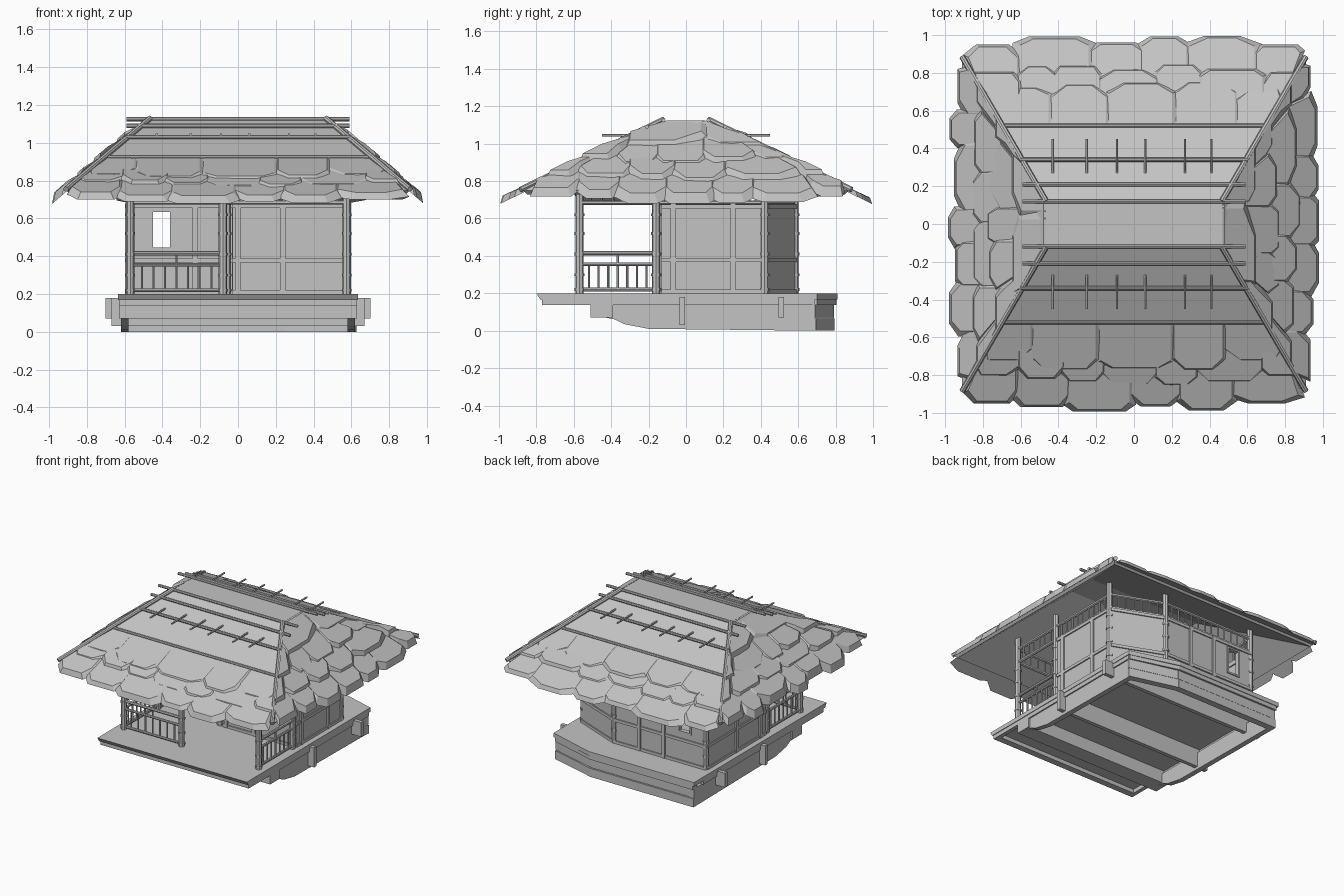
import bpy, bmesh, math, random
from mathutils import Vector, Matrix

random.seed(4)
cube = bpy.data.objects.get("Cube")
if cube:
    bpy.data.objects.remove(cube, do_unlink=True)

grey = bpy.data.materials.new("plain_grey")
grey.use_nodes = True
TONE = (0.55, 0.55, 0.55, 1)
grey.diffuse_color = TONE
grey.node_tree.nodes["Principled BSDF"].inputs["Base Color"].default_value = TONE


def finish(name, bm):
    bmesh.ops.recalc_face_normals(bm, faces=bm.faces)
    mesh = bpy.data.meshes.new(name)
    bm.to_mesh(mesh)
    bm.free()
    mesh.materials.append(grey)
    obj = bpy.data.objects.new(name, mesh)
    bpy.context.collection.objects.link(obj)
    return obj


def bar(bm, p, q, r=0.012, sides=8):
    """Round pole from p to q."""
    p, q = Vector(p), Vector(q)
    d = q - p
    m = Matrix.Translation((p + q) / 2) @ d.to_track_quat('Z', 'Y').to_matrix().to_4x4()
    bmesh.ops.create_cone(bm, cap_ends=True, segments=sides, radius1=r, radius2=r,
                          depth=d.length, matrix=m)


def board(bm, p, q, z0, z1, t=0.02):
    """Upright board along the plan segment p to q."""
    p, q = Vector(p), Vector(q)
    d = q - p
    m = (Matrix.Translation((*((p + q) / 2), (z0 + z1) / 2))
         @ Matrix.Rotation(math.atan2(d.y, d.x), 4, 'Z')
         @ Matrix.Diagonal((d.length, t, z1 - z0, 1)))
    bmesh.ops.create_cube(bm, size=1, matrix=m)


def prism(bm, bottom, top):
    """Solid between two matching outlines."""
    a = [bm.verts.new(v) for v in bottom]
    b = [bm.verts.new(v) for v in top]
    bm.faces.new(a[::-1])
    bm.faces.new(b)
    for i in range(len(a)):
        j = (i + 1) % len(a)
        bm.faces.new((a[i], a[j], b[j], b[i]))


def lerp(p, q, t):
    return Vector(p).lerp(Vector(q), t)


# deck with one cut back corner, and a rim below it
deck_plan = [(-.635, -.8), (.635, -.8), (.635, .7), (.26, .81), (-.635, .81)]
bm = bmesh.new()
prism(bm, [(x, max(y, -.78), .168) for x, y in deck_plan], [(x, y, .2) for x, y in deck_plan])
board(bm, (-.62, -.745), (.62, -.745), .138, .17, .05)
for x in (-.615, .615):
    board(bm, (x, -.77), (x, .69), .138, .17, .03)
board(bm, (.62, .685), (.25, .79), .138, .17, .03)
board(bm, (.26, .79), (-.62, .79), .138, .17, .03)
finish("deck", bm)

# foundation skirts, curved up toward the front
side_profile = [(-.5, .14), (-.48, .08), (-.38, .06), (-.33, .035), (-.2, .01), (.69, 0), (.69, .14)]
bm = bmesh.new()
for x, end in ((-.62, .1), (.58, 0)):
    prof = [(y + (end if y > .6 else 0), z) for y, z in side_profile]
    prism(bm, [(x, y, z) for y, z in prof], [(x + .04, y, z) for y, z in prof])
for z0, z1, t in ((0, .065, .05), (.07, .17, .04)):
    board(bm, (.62, .67), (.25, .77), z0, z1, t)
    board(bm, (.26, .77), (-.62, .77), z0, z1, t)
finish("foundation_skirt", bm)

# floor beams running across, with ends poking out
bm = bmesh.new()
for y, z0, z1, w, x in ((-.45, .07, .17, .12, .63), (-.02, .03, .18, .03, .67), (.51, .07, .18, .03, .7)):
    board(bm, (-x, y), (x, y), z0, z1, w)
finish("floor_beams", bm)

# walls
A, B, C, D = (-.575, -.13), (.575, -.13), (.575, .43), (.2, .58)
E = (-.575, .58)
bm = bmesh.new()
for p, q in ((A, E), (B, C), (C, D), ((-.03, -.13), B), (D, (-.36, .58)), ((-.45, .58), E)):
    board(bm, p, q, .2, .67)
for z0, z1 in ((.2, .44), (.64, .67)):
    board(bm, (-.36, .58), (-.45, .58), z0, z1)
finish("walls", bm)

# wall framing strips
bm = bmesh.new()
for p, q, splits in ((B, C, (.11, .68)), (C, D, ()), (A, E, (.1, .5)),
                     (D, E, (.28, .55)), ((-.03, -.13), B, (.05, .44))):
    for z in (.21, .378, .665):
        board(bm, p, q, z - .011, z + .011, .038)
    for t in splits:
        c = lerp(p, q, t)
        d = (Vector(q) - Vector(p)).normalized() * .014
        board(bm, c - d, c + d, .2, .68, .044)
for z in (.44, .64):
    board(bm, (-.46, .58), (-.35, .58), z - .006, z + .006, .035)
for x in (-.455, -.355):
    board(bm, (x - .006, .58), (x + .006, .58), .44, .64, .035)
finish("wall_frames", bm)

# jointed posts
bm = bmesh.new()
for x, y in ((-.57, -.57), (-.08, -.57), (.575, -.57), (-.57, -.16), (.575, -.16),
             (-.06, -.13), (.575, .42), (.2, .58), (-.57, .575)):
    bar(bm, (x, y, .2), (x, y, .88), .022)
    for z in (.22, .3, .41, .52, .62):
        bar(bm, (x, y, z - .007), (x, y, z + .007), .026)
finish("posts", bm)

# veranda railings
bm = bmesh.new()
for p, q in (((-.57, -.57), (-.08, -.57)), ((-.57, -.57), (-.57, -.16)), ((.575, -.57), (.575, -.16))):
    for z, r in ((.22, .01), (.355, .01), (.415, .012)):
        bar(bm, (*p, z), (*q, z), r)
    for i in range(1, 8):
        c = lerp(p, q, i / 8)
        bar(bm, (*c, .22), (*c, .355 if i != 4 else .415), .006, 6)
finish("railings", bm)

# lattice above the walls
bm = bmesh.new()
ring = [(-.57, -.57), (.575, -.57), (.575, .43), (.2, .58), (-.57, .58)]
for p, q in zip(ring, ring[1:] + ring[:1]):
    for z in (.685, .79):
        bar(bm, (*p, z), (*q, z), .012, 6)
    n = round((Vector(q) - Vector(p)).length / .06)
    for i in range(1, n):
        c = lerp(p, q, i / n)
        bar(bm, (*c, .685), (*c, .79), .006, 6)
finish("transom_lattice", bm)

# roof shell
def front_z(s):
    return 1.12 - .495 * (s - .12)


def side_z(s):
    return 1.12 - .86 * (s - .48)


bm = bmesh.new()
loops = []
for x, y, z in ((.48, .12, 1.12), (.91, .87, .749), (.89, .85, .729), (.47, .11, 1.09)):
    loops.append([bm.verts.new((x * i, y * j, z)) for i, j in ((1, 1), (-1, 1), (-1, -1), (1, -1))])
for a, b in zip(loops, loops[1:]):
    for i in range(4):
        j = (i + 1) % 4
        bm.faces.new((a[i], a[j], b[j], b[i]))
bm.faces.new(loops[0])
bm.faces.new(loops[-1])
finish("roof_shell", bm)


# thatch clumps in overlapping rows, trimmed along the hips
def clump(bm, u0, u1, s0, s1, height, half, place, thick):
    w = u1 - u0
    cut = w * random.uniform(.12, .28)
    drop = random.uniform(.03, .06)
    outline = [(u0, s0), (u1, s0), (u1, s1 - drop), (u1 - cut, s1), (u0 + cut, s1), (u0, s1 - drop)]
    lift = thick * random.uniform(.7, 1.3)
    mid = (u0 + u1) / 2

    def trimmed(u, s, inset):
        edge = half(s) - inset
        return max(-edge, min(edge, u))

    low = [place(trimmed(u, s, 0), s, height(s) - .01) for u, s in outline]
    high = [place(trimmed(mid + (u - mid) * .82, s, .02), s - .012, height(s) + (lift if s > s0 else .004))
            for u, s in outline]
    prism(bm, low, high)


def thatch(name, rows, height, half, place, thick):
    bm = bmesh.new()
    for s0, s1, width in rows:
        reach = min(half(s1) - .02, .88)
        n = max(2, round(2 * reach / width))
        cuts = [-reach + 2 * reach * (i + (random.uniform(-.25, .25) if 0 < i < n else 0)) / n
                for i in range(n + 1)]
        for i, (a, b) in enumerate(zip(cuts, cuts[1:])):
            end = s1 - (.05 if i in (0, n - 1) else random.uniform(0, .04))
            clump(bm, a - .025, b + .025, s0, end, height, half, place, thick)
    bmesh.ops.remove_doubles(bm, verts=bm.verts, dist=.0005)
    finish(name, bm)


front_rows = ((.72, 1.0, .3), (.6, .86, .27), (.51, .78, .34))
side_rows = ((.76, .985, .26), (.64, .89, .26), (.54, .79, .27), (.48, .7, .45))
for sign, label in ((-1, "front"), (1, "back")):
    thatch(label + "_thatch", front_rows, front_z, lambda s: .48 + .575 * (s - .12),
           lambda u, s, z: (u, s * sign, z), .027)
for sign, label in ((-1, "right"), (1, "left")):
    thatch(label + "_thatch", side_rows, side_z, lambda s: .12 + (s - .48) / .575,
           lambda u, s, z: (s * sign, u, z), .042)

# roof poles, hip poles and pegs
bm = bmesh.new()
for j in (-1, 1):
    for y, z, x in ((.12, 1.125, .59), (.21, 1.09, .59), (.34, 1.03, .6), (.52, .924, .71)):
        bar(bm, (-x, y * j, z), (x, y * j, z), .011)
    for i in (-1, 1):
        bar(bm, (.465 * i, .12 * j, 1.13), (.91 * i, .885 * j, .755), .015)
    for x in (-.43, -.25, -.09, .06, .27, .41):
        bar(bm, (x, .27 * j, 1.045), (x, .45 * j, 1.045), .007, 6)
finish("roof_poles", bm)
